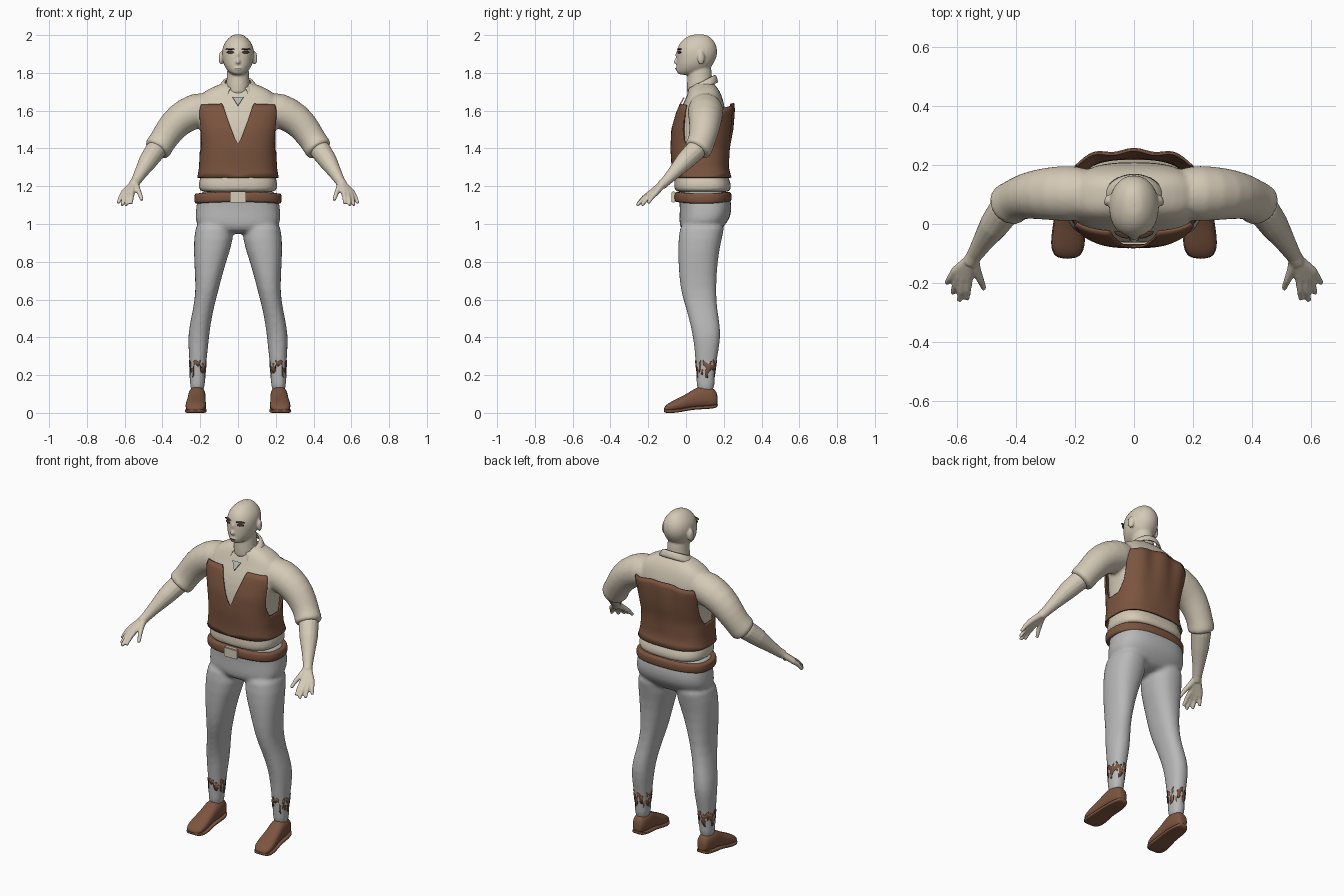
import bpy, bmesh, random
from math import sin, cos, pi, radians
from mathutils import Vector

random.seed(4)
if "Cube" in bpy.data.objects:
    bpy.data.objects.remove(bpy.data.objects["Cube"])


def material(name, rgb):
    m = bpy.data.materials.new(name)
    m.use_nodes = True
    m.diffuse_color = (*rgb, 1)
    m.node_tree.nodes["Principled BSDF"].inputs["Base Color"].default_value = (*rgb, 1)
    return m


CREAM = material("cream", (.66, .59, .47))
BROWN = material("brown leather", (.2, .09, .05))
GREY = material("grey cloth", (.48, .48, .48))
DARK = material("dark brown", (.07, .035, .022))


# ---- helpers ----
def spow(v, p):
    return (1 if v >= 0 else -1) * abs(v) ** (2 / p)


def lookup(table, key):
    """Blend the rows of a table sorted by its first column."""
    rows = sorted(table)
    key = min(max(key, rows[0][0]), rows[-1][0])
    for a, b in zip(rows, rows[1:]):
        if key <= b[0]:
            t = (key - a[0]) / (b[0] - a[0])
            return [u + (v - u) * t for u, v in zip(a, b)][1:]


def oval(phi, x0, x1, yf, yb, p=2.3, off=0):
    """Point on a rounded section; phi 0 is the front."""
    x = (x0 + x1) / 2 + ((x1 - x0) / 2 + off) * spow(sin(phi), p)
    y = (yf + yb) / 2 - ((yb - yf) / 2 + off) * spow(cos(phi), p)
    return x, y


def loft(bm, rings):
    loops = [[bm.verts.new(c) for c in r] for r in rings]
    n = len(loops[0])
    for a, b in zip(loops, loops[1:]):
        for i in range(n):
            bm.faces.new((a[i], a[(i + 1) % n], b[(i + 1) % n], b[i]))
    bm.faces.new(loops[0])
    bm.faces.new(loops[-1])


def stack(bm, table, sign=1, p=2.3, n=24):
    """Loft upright sections: z, left edge, right edge, front, back."""
    rings = []
    for z, *s in table:
        pts = [oval(2 * pi * i / n, *s, p) for i in range(n)]
        rings.append([(sign * x, y, z) for x, y in pts])
    loft(bm, rings)


def tube(bm, path, radii, n=14):
    pts = [Vector(c) for c in path]
    rings = []
    for i, c in enumerate(pts):
        t = (pts[min(i + 1, len(pts) - 1)] - pts[max(i - 1, 0)]).normalized()
        u = t.cross(Vector((0, 0, 1))).normalized()
        v = u.cross(t)
        rings.append([c + radii[i] * (u * cos(a) + v * sin(a))
                      for a in (2 * pi * k / n for k in range(n))])
    loft(bm, rings)


def ball(bm, centre, size, turn=0):
    verts = bmesh.ops.create_uvsphere(bm, u_segments=16, v_segments=10, radius=1)["verts"]
    for v in verts:
        x, y, z = (a * b for a, b in zip(v.co, size))
        v.co = Vector(centre) + Vector((x * cos(turn) - y * sin(turn),
                                        x * sin(turn) + y * cos(turn), z))


def finish(bm, name, mat, mirror=False, subdiv=0, voxel=0, relax=0, thick=0, smooth=True):
    bmesh.ops.recalc_face_normals(bm, faces=bm.faces)
    me = bpy.data.meshes.new(name)
    for f in bm.faces:
        f.smooth = smooth
    bm.to_mesh(me)
    bm.free()
    ob = bpy.data.objects.new(name, me)
    bpy.context.collection.objects.link(ob)
    me.materials.append(mat)
    if mirror:
        ob.modifiers.new("mirror", "MIRROR").use_mirror_merge = False
    if subdiv:
        ob.modifiers.new("round", "SUBSURF").levels = subdiv
        ob.modifiers["round"].render_levels = subdiv
    if voxel:
        m = ob.modifiers.new("merge", "REMESH")
        m.mode, m.voxel_size, m.use_smooth_shade = "VOXEL", voxel, True
    if relax:
        m = ob.modifiers.new("relax", "SMOOTH")
        m.factor, m.iterations = .5, relax
    if thick:
        m = ob.modifiers.new("cloth", "SOLIDIFY")
        m.thickness, m.offset = thick, 0
    return ob


def sheet(bm, point, nu, nv, wrap=False, keep=1.0):
    """Grid of faces from point(u, v), both 0 to 1."""
    cols = [[bm.verts.new(point(i / nu, j / nv)) for j in range(nv + 1)]
            for i in range(nu if wrap else nu + 1)]
    for i in range(nu):
        a, b = cols[i], cols[(i + 1) % len(cols)]
        for j in range(nv):
            if random.random() < keep:
                bm.faces.new((a[j], b[j], b[j + 1], a[j + 1]))


# ---- head, ears, nose and neck ----
HEAD = [(2.005, -.02, .02, .04, .1), (1.99, -.045, .045, 0, .13), (1.965, -.068, .068, -.028, .152),
        (1.935, -.083, .083, -.045, .165), (1.9, -.086, .086, -.05, .167), (1.87, -.082, .082, -.05, .158),
        (1.84, -.075, .075, -.051, .14), (1.81, -.056, .056, -.05, .12), (1.787, -.03, .03, -.045, .06)]
NECK = [(1.88, -.055, .055, .01, .13), (1.8, -.058, .058, .008, .137), (1.74, -.062, .062, .005, .14),
        (1.66, -.07, .07, 0, .15)]
bm = bmesh.new()
stack(bm, HEAD, p=2.1)
stack(bm, NECK, p=2)
tube(bm, [(0, -.04, 1.92), (0, -.052, 1.89), (0, -.06, 1.862), (0, -.045, 1.848)], [.008, .011, .016, .012])
ball(bm, (0, -.045, 1.822), (.022, .012, .01))
for s in (1, -1):
    ball(bm, (s * .089, .08, 1.878), (.012, .021, .036), s * .35)
finish(bm, "head", CREAM, subdiv=1, voxel=.006, relax=3)

# ---- eyes, brows and mouth ----
bm = bmesh.new()
for s in (1, -1):
    ball(bm, (s * .04, -.035, 1.909), (.021, .008, .007), s * .35)
    ball(bm, (s * .042, -.036, 1.926), (.027, .009, .004), s * .38)
ball(bm, (0, -.053, 1.822), (.017, .005, .002))
finish(bm, "eyes_and_mouth", DARK)

# ---- shirt: body and sleeves ----
TORSO = [(1.755, .06, .06, .14), (1.735, .11, .035, .155), (1.705, .18, .012, .18), (1.66, .22, -.003, .197),
         (1.6, .222, -.035, .21), (1.5, .2, -.062, .212), (1.4, .185, -.066, .204), (1.3, .19, -.06, .21),
         (1.25, .198, -.06, .222), (1.215, .212, -.065, .24), (1.18, .208, -.062, .24), (1.165, .195, -.05, .225)]
bm = bmesh.new()
stack(bm, [(z, -w, w, f, b) for z, w, f, b in TORSO], p=2.8)
for s in (1, -1):
    arm = [(.13, .1, 1.61), (.22, .105, 1.605), (.315, .102, 1.555), (.37, .095, 1.485), (.405, .08, 1.43),
           (.425, .065, 1.4), (.435, .055, 1.385)]
    tube(bm, [(s * x, y, z) for x, y, z in arm], [.09, .1, .09, .08, .073, .079, .07])
finish(bm, "shirt", CREAM, subdiv=1, voxel=.01, relax=4)

# ---- collar ----
def collar_point(u, v):
    a = radians(33 + 294 * u)
    return (sin(a) * (.068 + .036 * v), .08 - cos(a) * (.07 + .016 * v),
            1.748 - .036 * cos(a) - v * (.042 + .008 * cos(a)) + .012 * sin(pi * v))


bm = bmesh.new()
sheet(bm, collar_point, 40, 5)
finish(bm, "collar", CREAM, thick=.008)

# ---- undershirt patch at the open neck ----
bm = bmesh.new()
bm.faces.new([bm.verts.new(c) for c in ((-.028, -.01, 1.67), (.028, -.01, 1.67), (0, -.036, 1.625))])
finish(bm, "undershirt_patch", GREY, thick=.006, smooth=False)

# ---- vest with open front, armholes and loose back ----
VEST_TOP = [(0, 1.425), (13, 1.635), (51, 1.63), (57, 1.57), (66, 1.44), (78, 1.38), (98, 1.38), (112, 1.45),
            (122, 1.56), (130, 1.615), (180, 1.64)]


def vest_point(u, v):
    deg = 360 * u
    top = lookup(VEST_TOP, min(deg, 360 - deg))[0]
    z = 1.245 + (top - 1.245) * v
    w, f, b = lookup(TORSO, z)
    x, y = oval(radians(deg), -w, w, f, b, 2.8, .012)
    back = max(0, -cos(radians(deg)))
    rise = max(0, z - 1.3)
    return x, y + back * (.09 * rise + .02 * rise * cos(45 * x)), z


bm = bmesh.new()
sheet(bm, vest_point, 180, 14, wrap=True)
finish(bm, "vest", BROWN, thick=.009)

# ---- forearms and hands ----
bm = bmesh.new()
tube(bm, [(.4, .09, 1.43), (.44, .045, 1.385), (.475, -.005, 1.335), (.515, -.065, 1.27), (.54, -.105, 1.228),
          (.555, -.13, 1.205)], [.05, .055, .05, .035, .027, .026])
wrist = (.545, -.112, 1.222)
fingers = [((.562, -.185, 1.165), (.566, -.255, 1.108)), ((.58, -.185, 1.16), (.592, -.26, 1.098)),
           ((.595, -.175, 1.16), (.614, -.235, 1.098)), ((.605, -.16, 1.165), (.635, -.2, 1.11)),
           ((.535, -.155, 1.19), (.508, -.22, 1.125))]
for base, tip in fingers:
    mid = Vector(base).lerp(Vector(tip), .55) + Vector((0, 0, .006))
    tube(bm, [wrist, base, mid, tip], [.02, .0165, .0125, .009], 10)
finish(bm, "forearms_and_hands", CREAM, mirror=True, voxel=.005, relax=3)

# ---- trousers ----
HIPS = [(1.185, -.195, .195, -.04, .215), (1.15, -.212, .212, -.04, .232), (1.1, -.222, .222, -.033, .243),
        (1.04, -.228, .228, -.035, .24), (.99, -.225, .225, -.037, .205), (.945, -.13, .13, -.01, .165)]
LEG = [(1.04, .03, .22, -.03, .225), (.92, .018, .236, -.042, .187), (.8, .065, .233, -.042, .167),
       (.65, .103, .222, -.032, .158), (.55, .13, .238, .002, .165), (.45, .148, .26, .027, .183),
       (.38, .155, .265, .04, .182), (.28, .166, .258, .05, .163), (.2, .174, .254, .055, .152),
       (.09, .175, .256, .055, .152)]
bm = bmesh.new()
stack(bm, HIPS, p=2.6)
for s in (1, -1):
    stack(bm, LEG, s)
finish(bm, "trousers", GREY, subdiv=1, voxel=.01, relax=5)


# ---- ragged boot patches showing at the ankles ----
def ankle_point(u, v):
    z = .195 + .075 * v + .012 * sin(40 * u)
    x, y = oval(2 * pi * u, *lookup(LEG, z), off=.001)
    return x, y, z


bm = bmesh.new()
sheet(bm, ankle_point, 28, 3, wrap=True, keep=.5)
finish(bm, "ankle_patches", BROWN, mirror=True, thick=.002)


# ---- belt and buckle ----
def belt_point(u, v):
    a = 2 * pi * v
    x, y = oval(2 * pi * u, -.215, .215, -.045, .225, 2.5, .016 * spow(cos(a), 3))
    return x, y, 1.139 + .027 * spow(sin(a), 3) + .004 * cos(4 * pi * u)


bm = bmesh.new()
sheet(bm, belt_point, 72, 16, wrap=True)
bmesh.ops.remove_doubles(bm, verts=bm.verts, dist=.0001)
finish(bm, "belt", BROWN)

bm = bmesh.new()
bmesh.ops.create_cube(bm, size=1)
for v in bm.verts:
    v.co = Vector((v.co.x * .085, v.co.y * .02 - .066, v.co.z * .058 + 1.142))
bmesh.ops.bevel(bm, geom=bm.edges[:], offset=.004, segments=2, affect="EDGES")
finish(bm, "buckle", CREAM, smooth=False)

# ---- shoes: y, centre x, half width, bottom, top ----
SHOE = [(.168, .215, .02, .04, .09), (.155, .215, .036, .03, .13), (.1, .216, .046, .026, .143),
        (.055, .218, .047, .024, .137), (.02, .22, .048, .02, .11), (-.04, .223, .055, .008, .079),
        (-.09, .225, .054, .004, .055), (-.118, .226, .032, .008, .03)]
for name, grow, p in (("shoes", 0, 2.4), ("soles", .006, 5)):
    bm = bmesh.new()
    rings = []
    for y, cx, w, low, high in SHOE:
        if grow:
            low, high = low - .006, low + .012
        pts = [oval(2 * pi * i / 20, cx - w, cx + w, low, high, p, 0) for i in range(20)]
        rings.append([(cx + (x - cx) * (1 + 10 * grow), y * (1 + grow), z) for x, z in pts])
    loft(bm, rings)
    finish(bm, name, BROWN, mirror=True, subdiv=2)
